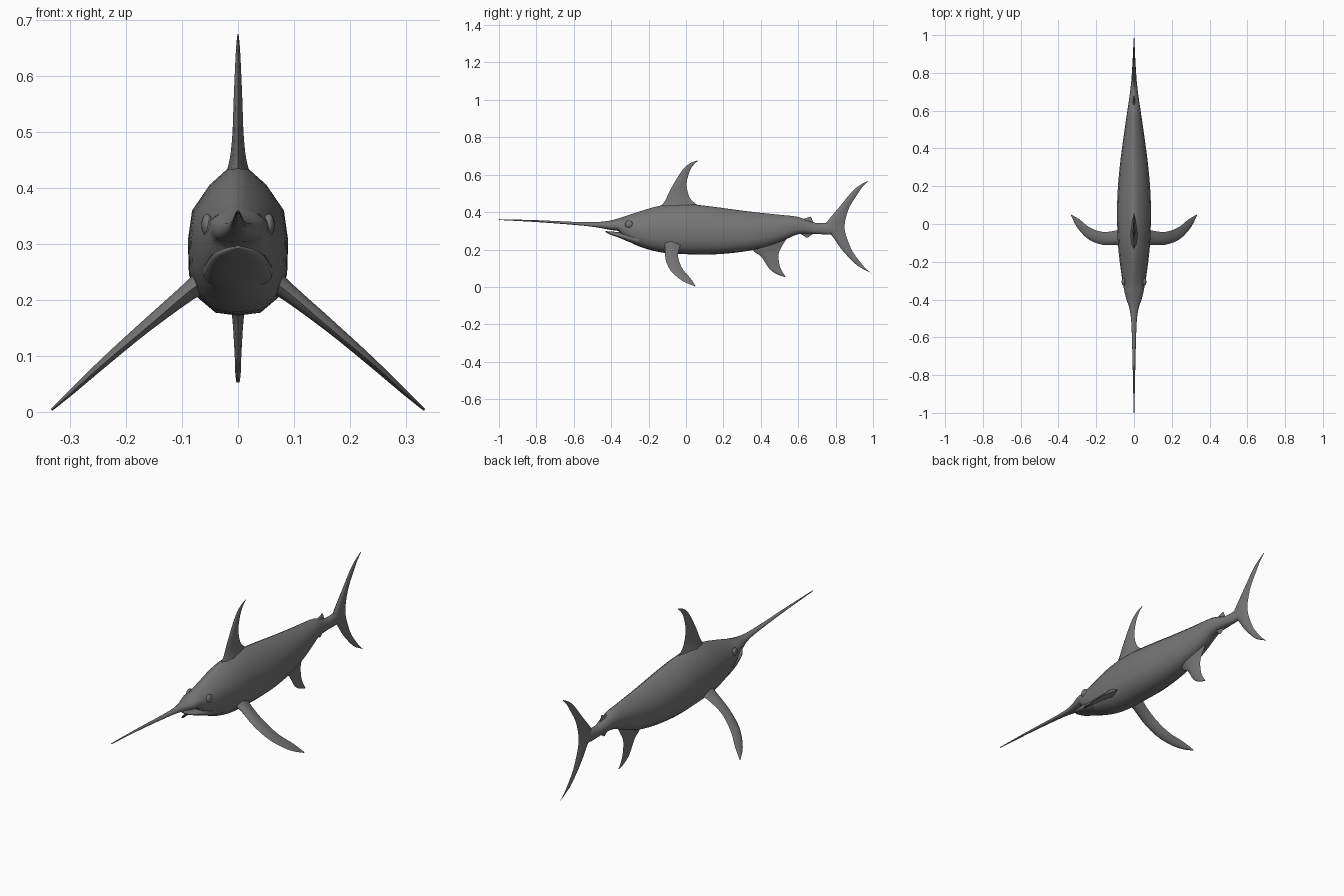
import bpy, bmesh, math
from mathutils import Vector

skin = bpy.data.materials.new("slate_grey")
skin.diffuse_color = (0.18, 0.18, 0.18, 1)


def refine(rows, n=3):
    """Catmull-Rom resampling of a list of equal-length tuples."""
    out = []
    for i in range(len(rows) - 1):
        a, b, c, d = rows[max(i - 1, 0)], rows[i], rows[i + 1], rows[min(i + 2, len(rows) - 1)]
        for k in range(n):
            t = k / n
            out.append([0.5 * (2 * q + (r - p) * t + (2 * p - 5 * q + 4 * r - s) * t * t
                               + (3 * q - p - 3 * r + s) * t ** 3)
                        for p, q, r, s in zip(a, b, c, d)])
    return out + [list(rows[-1])]


def loft(name, rings, angle=50):
    """Skin a list of closed rings and cap both ends."""
    bm = bmesh.new()
    vr = [[bm.verts.new(p) for p in ring] for ring in rings]
    n = len(vr[0])
    for a, b in zip(vr, vr[1:]):
        for i in range(n):
            bm.faces.new((a[i], a[(i + 1) % n], b[(i + 1) % n], b[i]))
    bm.faces.new(vr[0])
    bm.faces.new(vr[-1])
    bmesh.ops.recalc_face_normals(bm, faces=bm.faces)
    me = bpy.data.meshes.new(name)
    bm.to_mesh(me)
    bm.free()
    me.materials.append(skin)
    ob = bpy.data.objects.new(name, me)
    bpy.context.collection.objects.link(ob)
    smooth(ob, angle)
    return ob


def smooth(ob, angle):
    bpy.ops.object.select_all(action='DESELECT')
    ob.select_set(True)
    bpy.context.view_layer.objects.active = ob
    bpy.ops.object.shade_smooth_by_angle(angle=math.radians(angle))


# Body cross-section: (half-width fraction, height fraction), belly to back
HALF = [(0, 0), (.45, .02), (.83, .13), (.98, .28), (1, .5), (.92, .69), (.57, .86), (.2, .97), (0, 1)]
SECTION = HALF + [(-x, z) for x, z in HALF[-2:0:-1]]


def trunk(name, stations, n=3):
    """Loft of (y, bottom, top, half width) stations."""
    return loft(name, [[(x * w, y, lo + z * (hi - lo)) for x, z in SECTION]
                       for y, lo, hi, w in refine(stations, n)])


def fin(name, stations, normal=(1, 0, 0), side=1):
    """Loft of (leading xyz, trailing xyz, half thickness) stations with a lens section."""
    nrm = Vector(normal)
    lens = [(0, 0), (.12, .6), (.35, 1), (.7, .6), (1, 0), (.7, -.6), (.35, -1), (.12, -.6)]
    rings = []
    for s in refine(stations):
        a, b, t = Vector(s[:3]), Vector(s[3:6]), s[6]
        ring = [a.lerp(b, u) + nrm * (t * v) for u, v in lens]
        rings.append([(p.x * side, p.y, p.z) for p in ring])
    return loft(name, rings, 60)


def flat_fin(name, rows):
    """Upright fin on the centre line from (lead y, lead z, trail y, trail z, thickness)."""
    return fin(name, [(0, a, b, 0, c, d, t) for a, b, c, d, t in rows])


# Body with the long bill
trunk("body_and_bill", [
    (-1, .358, .362, .002), (-.8, .347, .357, .006), (-.6, .332, .348, .011),
    (-.5, .322, .346, .016), (-.44, .312, .350, .026), (-.40, .304, .356, .040),
    (-.36, .297, .367, .050), (-.325, .258, .378, .057), (-.25, .216, .403, .069),
    (-.13, .184, .436, .083), (0, .175, .444, .089), (.15, .174, .428, .088),
    (.3, .188, .408, .076), (.42, .212, .394, .061), (.52, .248, .384, .047),
    (.6, .282, .374, .035), (.69, .284, .343, .022), (.76, .28, .342, .014),
    (.82, .29, .335, .008)])

# Lower jaw, with a narrow mouth gap above it
trunk("lower_jaw", [
    (-.43, .293, .298, .006), (-.405, .280, .297, .030), (-.36, .264, .293, .047),
    (-.31, .243, .290, .056), (-.25, .222, .290, .062)])

# Upright fins
flat_fin("dorsal_fin", [
    (-.15, .415, .10, .410, .026), (-.115, .456, .055, .442, .015), (-.09, .507, .018, .48, .010),
    (-.065, .553, .003, .55, .008), (-.02, .624, .02, .62, .005), (.02, .660, .04, .652, .003),
    (.06, .676, .062, .673, .001)])
flat_fin("anal_fin", [
    (.34, .225, .54, .26, .024), (.365, .188, .512, .216, .015), (.404, .16, .495, .176, .010),
    (.446, .096, .50, .117, .006), (.49, .066, .515, .082, .005), (.53, .053, .531, .057, .003)])
flat_fin("tail_fin", [
    (.97, .567, .972, .564, .001), (.925, .541, .94, .531, .003), (.885, .507, .917, .496, .005),
    (.82, .427, .874, .427, .008), (.765, .362, .853, .362, .011), (.735, .313, .848, .313, .013),
    (.778, .277, .860, .262, .011), (.83, .203, .892, .187, .008), (.90, .128, .94, .123, .005),
    (.945, .097, .965, .095, .003), (.99, .074, .992, .072, .001)])
flat_fin("rear_dorsal_finlet", [
    (.60, .355, .69, .335, .010), (.635, .366, .678, .352, .005), (.664, .376, .670, .372, .002)])
flat_fin("rear_anal_finlet", [
    (.595, .29, .69, .29, .010), (.622, .278, .668, .276, .005), (.642, .264, .652, .264, .002)])

# Paired pectoral fins and eyes
for side, label in ((1, "right"), (-1, "left")):
    fin("pectoral_fin_" + label, [
        (.055, -.12, .240, .055, -.015, .240, .022), (.09, -.112, .214, .09, -.033, .214, .016),
        (.165, -.110, .150, .165, -.042, .160, .011), (.24, -.082, .087, .235, -.018, .096, .008),
        (.30, -.020, .033, .288, .024, .047, .005), (.333, .046, .004, .332, .050, .006, .002)],
        normal=(.66, 0, .75), side=side)
    bpy.ops.mesh.primitive_uv_sphere_add(segments=16, ring_count=10, radius=.021,
                                         location=(side * .055, -.305, .335))
    eye = bpy.context.object
    eye.name = "eye_" + label
    eye.scale = (.5, 1, .95)
    eye.data.materials.append(skin)
    smooth(eye, 60)
